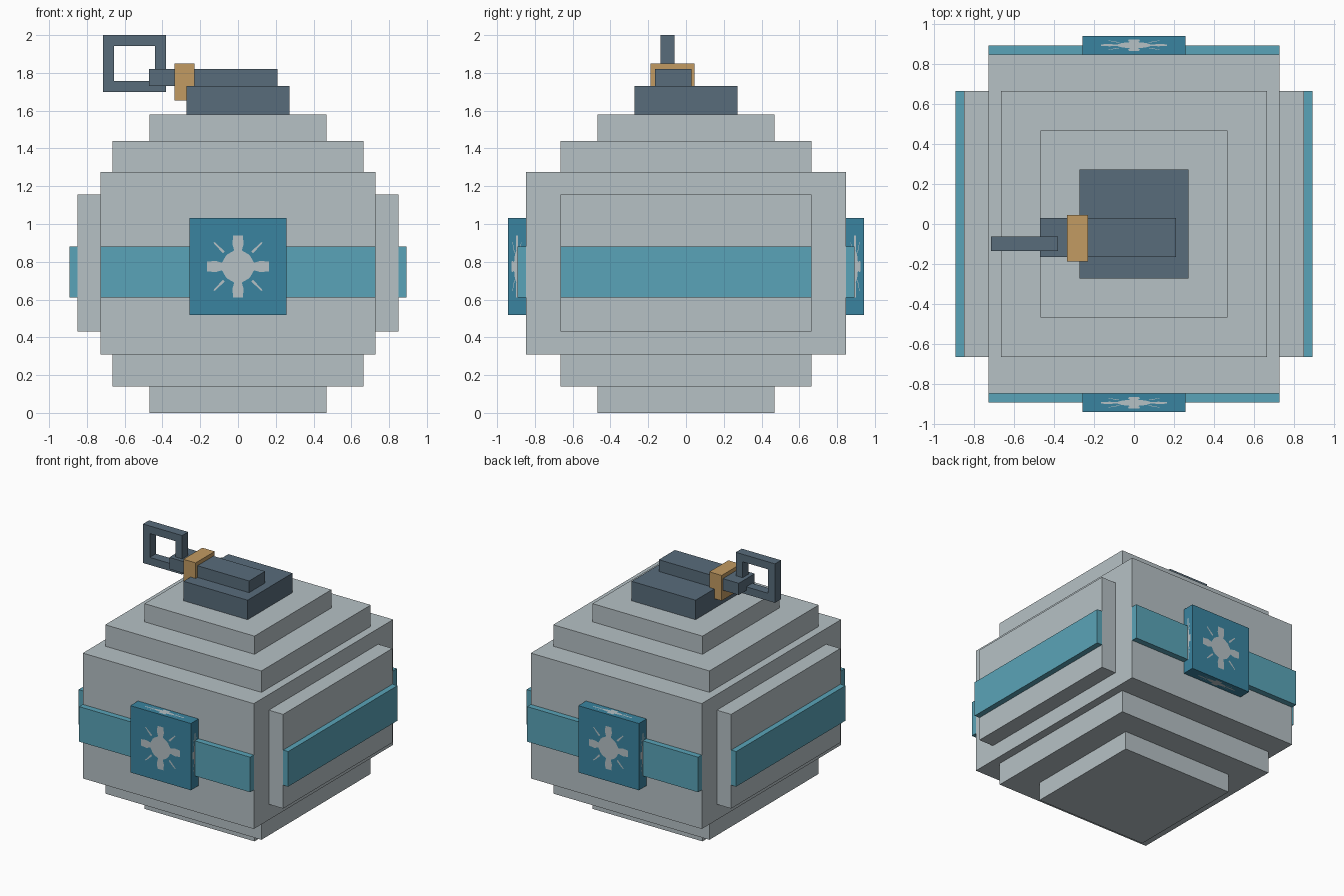
import bpy, bmesh
from mathutils import Matrix, Vector

cube = bpy.data.objects.get("Cube")
if cube:
    bpy.data.objects.remove(cube, do_unlink=True)


def material(name, rgb):
    col = [((c / 255 + 0.055) / 1.055) ** 2.4 for c in rgb] + [1]
    m = bpy.data.materials.new(name)
    m.use_nodes = True
    m.diffuse_color = col
    m.node_tree.nodes["Principled BSDF"].inputs["Base Color"].default_value = col
    return m


GREY = material("pale grey", (182, 193, 197))
TEAL = material("light teal", (90, 164, 184))
BLUE = material("deep teal", (58, 132, 160))
SLATE = material("slate", (88, 108, 123))
TAN = material("tan", (194, 155, 98))


def finish(name, bm, mat):
    mesh = bpy.data.meshes.new(name)
    bm.to_mesh(mesh)
    bm.free()
    mesh.materials.append(mat)
    ob = bpy.data.objects.new(name, mesh)
    bpy.context.collection.objects.link(ob)
    return ob


def box(name, mat, x, y, z):
    """Box from (min, max) ranges on each axis."""
    bm = bmesh.new()
    bmesh.ops.create_cube(bm, size=1)
    for v in bm.verts:
        v.co = [r[0] if c < 0 else r[1] for c, r in zip(v.co, (x, y, z))]
    return finish(name, bm, mat)


def sym(h):
    return (-h, h)


def span(side, a, b):
    return tuple(sorted((side * a, side * b)))


def emblem(name, centre, u, v, su, sv):
    """Flat snowflake spanned by directions u and v, scaled by su and sv."""
    quarter = [(.165, -.025), (.165, .025), (.12, .03), (.085, .02),
               (.065, .055), (.055, .065), (.02, .085), (.03, .12)]
    spark = [(.07, .08), (.08, .07), (.13, .125), (.125, .13)]
    u, v = Vector(u), Vector(v)
    bm = bmesh.new()
    outline = []
    for k in range(4):
        rot = Matrix.Rotation(k * 1.5707963, 2)

        def place(points):
            out = []
            for p in points:
                q = rot @ Vector(p)
                out.append(bm.verts.new(Vector(centre) + u * q.x * su + v * q.y * sv))
            return out
        outline += place(quarter)
        bm.faces.new(place(reversed(spark))).normal_flip()
    bm.faces.new(outline)
    # every face must look along u x v
    bm.normal_update()
    for f in bm.faces:
        if f.normal.dot(u.cross(v)) < 0:
            f.normal_flip()
    bmesh.ops.triangulate(bm, faces=[f for f in bm.faces if len(f.verts) > 4])
    finish(name, bm, GREY)


# Stepped body
box("body_core", GREY, sym(.468), sym(.468), (0, 1.58))
box("body_step", GREY, sym(.665), sym(.665), (.14, 1.44))
box("body_main", GREY, sym(.728), sym(.848), (.31, 1.275))

# Side plates and bands
BAND = (.61, .88)
for s, label in ((1, "left"), (-1, "right")):
    box(label + "_plate", GREY, span(s, .728, .85), sym(.665), (.43, 1.155))
    box(label + "_band", TEAL, span(s, .85, .893), sym(.665), BAND)

# Front and back bands with badges carrying a snowflake on each exposed face
LIFT = .002
for s, label in ((-1, "front"), (1, "back")):
    box(label + "_band", TEAL, sym(.728), span(s, .848, .893), BAND)
    box(label + "_badge", BLUE, sym(.258), span(s, .848, .942), (.518, 1.032))
    mid, cz, thin = s * .895, .775, .18
    emblem(label + "_emblem", (0, s * (.942 + LIFT), cz), (-s, 0, 0), (0, 0, 1), 1, 1)
    for t, end in ((1, "upper"), (-1, "lower")):
        emblem(f"{label}_{end}_emblem", (0, mid, cz + t * (.257 + LIFT)),
               (1, 0, 0), (0, t, 0), 1, thin)
    for t, end in ((1, "left"), (-1, "right")):
        emblem(f"{label}_{end}_emblem", (t * (.258 + LIFT), mid, cz),
               (0, t, 0), (0, 0, 1), thin, 1)

# Cap, lever and clip
box("cap", SLATE, sym(.273), sym(.273), (1.58, 1.73))
box("lever", SLATE, (-.47, .21), (-.165, .03), (1.73, 1.82))
box("lever_clip", TAN, (-.335, -.23), (-.187, .045), (1.655, 1.85))

# Square pull ring
bm = bmesh.new()
loops = []
for sx, sz in ((-1, -1), (1, -1), (1, 1), (-1, 1)):
    loops.append([bm.verts.new((-.548 + sx * (.167 - m), y, 1.85 + sz * (.15 - m)))
                  for m, y in ((0, -.135), (0, -.062), (.058, -.062), (.058, -.135))])
for i in range(4):
    a, b = loops[i], loops[(i + 1) % 4]
    for j in range(4):
        k = (j + 1) % 4
        bm.faces.new((a[j], b[j], b[k], a[k]))
bmesh.ops.recalc_face_normals(bm, faces=bm.faces)
finish("pull_ring", bm, SLATE)
